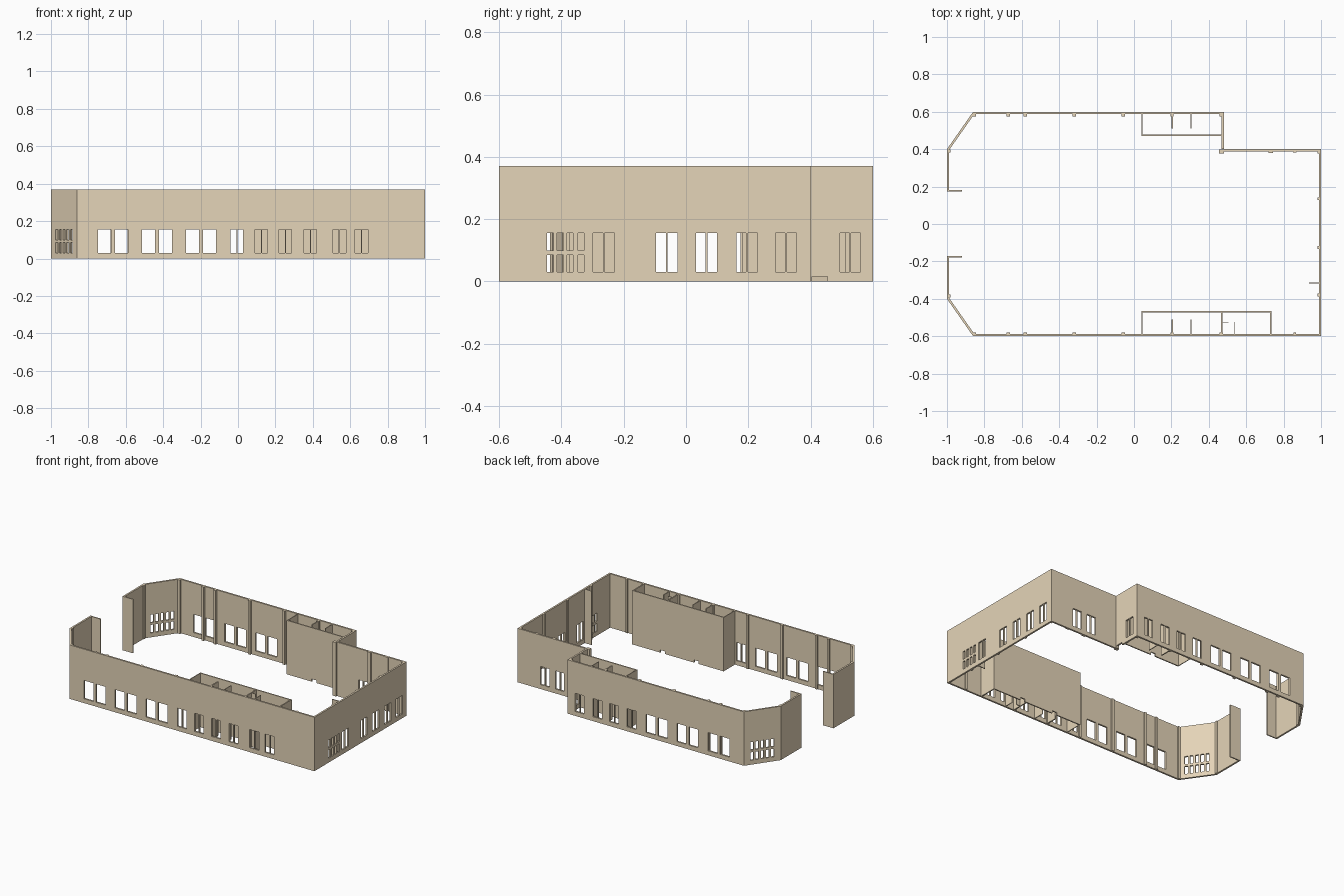
import bpy, bmesh
from mathutils import Vector

if "Cube" in bpy.data.objects:
    bpy.data.objects.remove(bpy.data.objects["Cube"])

H, T = 0.37, 0.012
mat = bpy.data.materials.new("tan_plaster")
mat.diffuse_color = (0.78, 0.66, 0.48, 1)
mat.use_nodes = True
mat.node_tree.nodes["Principled BSDF"].inputs["Base Color"].default_value = mat.diffuse_color


def wall(name, p, q, t=T, holes=()):
    """Upright wall from p to q, thickened to the right, with openings (s0, s1, z0, z1)."""
    p, q = Vector((*p, 0)), Vector((*q, 0))
    u = (q - p).normalized()
    n = Vector((u.y, -u.x, 0)) * t
    ss = sorted({0.0, round((q - p).length, 5)} | {round(v, 5) for h in holes for v in h[:2]})
    zs = sorted({0.0, H} | {v for h in holes for v in h[2:]})

    def solid(i, j):
        if not (0 <= i < len(ss) - 1 and 0 <= j < len(zs) - 1):
            return False
        s, z = (ss[i] + ss[i + 1]) / 2, (zs[j] + zs[j + 1]) / 2
        return not any(a < s < b and c < z < d for a, b, c, d in holes)

    bm = bmesh.new()
    cache = {}

    def vert(i, j, k):
        if (i, j, k) not in cache:
            cache[i, j, k] = bm.verts.new(p + u * ss[i] + n * k + Vector((0, 0, zs[j])))
        return cache[i, j, k]

    for i in range(len(ss) - 1):
        for j in range(len(zs) - 1):
            if not solid(i, j):
                continue
            ring = [(i, j), (i + 1, j), (i + 1, j + 1), (i, j + 1)]
            bm.faces.new([vert(*c, 0) for c in ring])
            bm.faces.new([vert(*c, 1) for c in reversed(ring)])
            # reveals wherever the neighbouring cell is empty
            for k, (di, dj) in enumerate([(0, -1), (1, 0), (0, 1), (-1, 0)]):
                if not solid(i + di, j + dj):
                    a, b = ring[k], ring[(k + 1) % 4]
                    bm.faces.new([vert(*a, 0), vert(*a, 1), vert(*b, 1), vert(*b, 0)])
    bmesh.ops.recalc_face_normals(bm, faces=bm.faces)
    me = bpy.data.meshes.new(name)
    bm.to_mesh(me)
    bm.free()
    me.materials.append(mat)
    bpy.context.collection.objects.link(bpy.data.objects.new(name, me))


def box(name, x0, x1, y0, y1):
    wall(name, (x0, y1), (x1, y1), y1 - y0)


Z0, Z1 = 0.03, 0.155


def plain(a, b):
    return [(a, b, Z0, Z1)]


def split(a, b):
    m = (a + b) / 2
    return [(a, m - 0.003, Z0, Z1), (m + 0.003, b, Z0, Z1)]


def small(a):
    return [(a, a + 0.02, Z0, 0.085), (a, a + 0.02, 0.10, Z1)]


def place(holes, f):
    """Convert axis coordinates to distance along a wall."""
    return [(*sorted((f(a), f(b))), c, d) for a, b, c, d in holes]


# Window layouts shared by the long walls
long_windows = []
for a in (-0.749, -0.658, -0.513, -0.422, -0.278, -0.187):
    long_windows += plain(a, a + 0.07)
for a in (-0.04, 0.091, 0.219, 0.353):
    long_windows += split(a, a + 0.068)
front_windows = long_windows + split(0.508, 0.578) + split(0.626, 0.695)
side_windows = []
for a in (-0.298, -0.096, 0.032, 0.162, 0.287):
    side_windows += split(a, a + 0.068)
for a in (-0.446, -0.414, -0.382, -0.347):
    side_windows += small(a)
grid = [h for k in range(5) for h in small(0.044 + 0.034 * k)]

# Outer walls, clockwise
wall("west_wall_north", (-1, 0.18), (-1, 0.4))
wall("chamfer_wall_north", (-1, 0.4), (-0.86, 0.6), T, grid)
wall("back_wall", (-0.86, 0.6), (0.48, 0.6), T, place(long_windows, lambda x: x + 0.86))
wall("step_wall", (0.48, 0.6), (0.48, 0.4), T,
     place(split(0.494, 0.561) + [(0.405, 0.455, 0, 0.016)], lambda y: 0.6 - y))
wall("recessed_back_wall", (0.48, 0.4), (1, 0.4), T,
     place(split(0.645, 0.712) + split(0.757, 0.825), lambda x: x - 0.48))
wall("east_wall", (1, 0.4), (1, -0.6), T, place(side_windows, lambda y: 0.4 - y))
wall("front_wall", (1, -0.6), (-0.86, -0.6), T, place(front_windows, lambda x: 1 - x))
wall("chamfer_wall_south", (-0.86, -0.6), (-1, -0.4), T, grid)
wall("west_wall_south", (-1, -0.4), (-1, -0.175))

# Entrance returns and short east fin
box("entrance_return_north", -1, -0.92, 0.175, 0.183)
box("entrance_return_south", -1, -0.92, -0.179, -0.171)
box("east_fin", 0.935, 0.99, -0.318, -0.312)

# Inner room fronts with low floor notches
wall("north_room_front", (0.04, 0.479), (0.47, 0.479), 0.008, [(0.19, 0.225, 0, 0.018)])
wall("south_room_front", (0.04, -0.466), (0.735, -0.466), 0.008,
     [(0.19, 0.225, 0, 0.018), (0.447, 0.482, 0, 0.018)])

# Room partitions, mirrored front to back
for side, s, edge in (("north", 1, 0.475), ("south", -1, 0.47)):
    for name, x, w, start in (("end", 0.043, 0.005, edge), ("middle", 0.205, 0.008, 0.51),
                              ("thin", 0.305, 0.005, 0.51)):
        y0, y1 = sorted((s * start, s * 0.592))
        box(f"{side}_{name}_partition", x - w / 2, x + w / 2, y0, y1)
box("south_room_divider", 0.466, 0.474, -0.592, -0.47)
box("south_room_end", 0.727, 0.735, -0.592, -0.47)
box("closet_front", 0.474, 0.505, -0.53, -0.526)
box("closet_side", 0.536, 0.541, -0.592, -0.525)

# Pilasters along the inner faces
for x in (-0.853, -0.672, -0.581, -0.319, -0.057, 0.203, 0.466):
    box("back_pilaster", x - 0.009, x + 0.009, 0.575, 0.59)
    box("front_pilaster", x - 0.009, x + 0.009, -0.59, -0.58)
box("front_pilaster", 0.853, 0.867, -0.59, -0.58)
for x, w, d in ((0.467, 0.026, 0.022), (0.73, 0.024, 0.02), (0.86, 0.02, 0.018)):
    box("recess_pilaster", x - w / 2, x + w / 2, 0.4 - d, 0.399)
for y in (0.384, 0.135, -0.125, -0.38):
    box("east_pilaster", 0.98, 0.99, y - 0.008, y + 0.008)
for y in (0.39, -0.385):
    box("west_pilaster", -0.995, -0.982, y - 0.009, y + 0.009)
